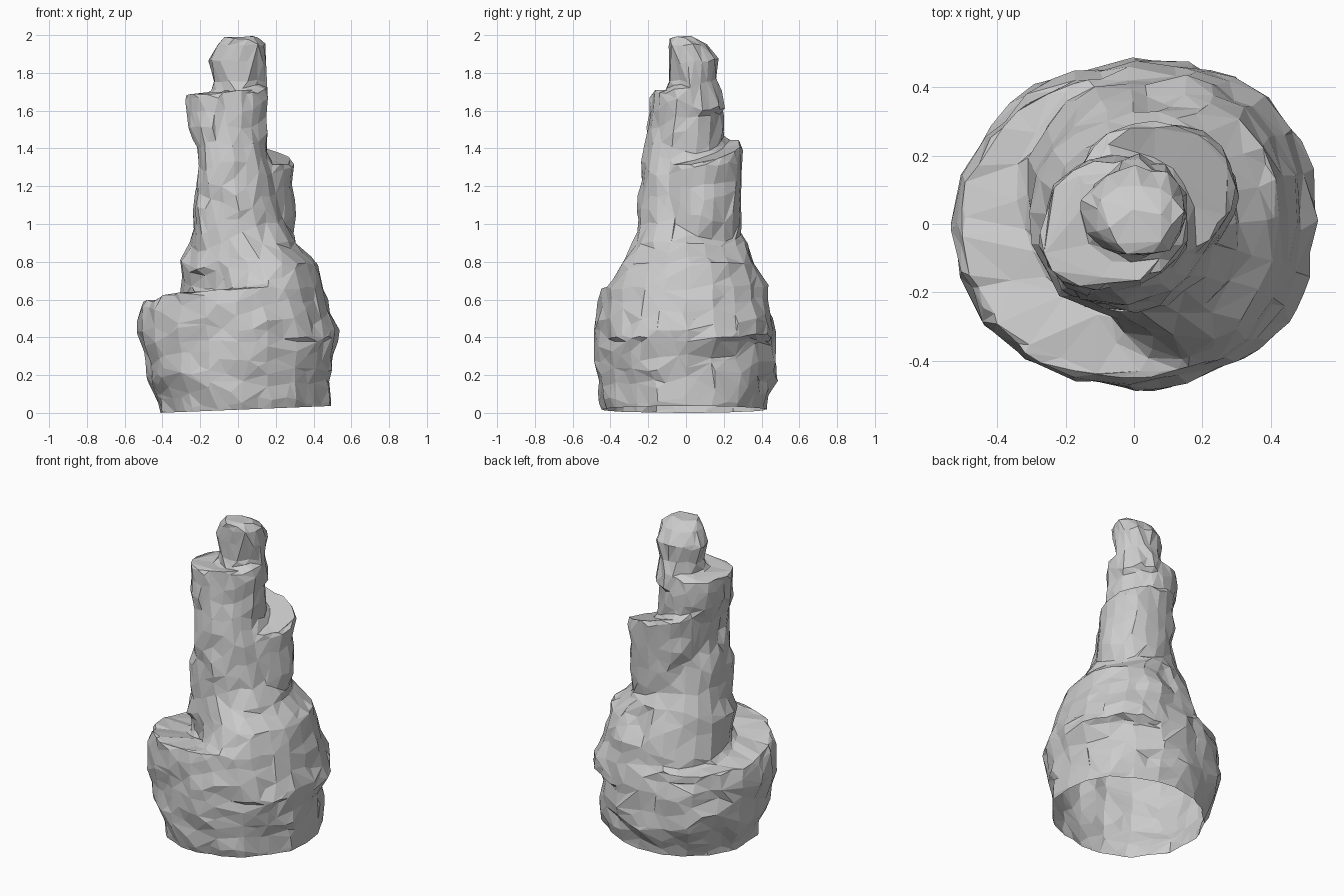
import bpy, bmesh, math, random
from mathutils import Vector, noise

cube = bpy.data.objects.get("Cube")
if cube:
    bpy.data.objects.remove(cube, do_unlink=True)

random.seed(4)
SIDES = 20


def add_lobe(bm, rings, tilt=(0, 0)):
    """Loft rings of (z, left, right, front, back); tilt slopes the top cap."""
    loops = []
    for i, (z, x0, x1, y0, y1) in enumerate(rings):
        loop = []
        for k in range(SIDES):
            a = 2 * math.pi * k / SIDES
            x = (x0 + x1) / 2 + (x1 - x0) / 2 * math.cos(a)
            y = (y0 + y1) / 2 + (y1 - y0) / 2 * math.sin(a)
            slope = tilt[0] * x + tilt[1] * y if i == len(rings) - 1 else 0
            loop.append(bm.verts.new((x, y, z + slope)))
        loops.append(loop)
    for low, high in zip(loops, loops[1:]):
        for k in range(SIDES):
            n = (k + 1) % SIDES
            bm.faces.new((low[k], low[n], high[n], high[k]))
    bm.faces.new(loops[0][::-1])
    bm.faces.new(loops[-1])


def apply_modifier(obj, kind, **settings):
    mod = obj.modifiers.new(kind.title(), kind)
    for key, value in settings.items():
        setattr(mod, key, value)
    bpy.ops.object.modifier_apply(modifier=mod.name)


bm = bmesh.new()

# Broad foot with the low shelf, which drops away to the back
add_lobe(bm, [
    (-.12, -.39, .47, -.42, .41),
    (.04, -.43, .49, -.45, .43),
    (.2, -.49, .5, -.48, .48),
    (.43, -.53, .54, -.48, .47),
    (.61, -.51, .44, -.46, .44),
], tilt=(.07, -.12))

# Sloping flank on the other side
add_lobe(bm, [
    (.4, -.1, .53, -.43, .45),
    (.66, -.15, .45, -.41, .43),
    (.79, -.17, .43, -.34, .37),
    (.9, -.2, .3, -.29, .31),
    (1.02, -.2, .25, -.24, .25),
])

# Main column, spreading at the back and widening to the upper shelf
add_lobe(bm, [
    (.35, -.38, .3, -.25, .45),
    (.62, -.31, .3, -.25, .42),
    (.8, -.3, .3, -.28, .36),
    (.98, -.25, .26, -.26, .27),
    (1.2, -.22, .2, -.24, .2),
    (1.4, -.21, .16, -.22, .2),
    (1.52, -.26, .15, -.2, .21),
    (1.7, -.27, .16, -.16, .18),
], tilt=(.08, 0))

# Rib running up to the jutting corner of the upper shelf
add_lobe(bm, [
    (.75, -.24, 0, -.24, 0),
    (1, -.23, 0, -.23, 0),
    (1.2, -.22, 0, -.22, 0),
    (1.4, -.21, 0, -.21, 0),
    (1.52, -.26, 0, -.2, .05),
    (1.7, -.28, 0, -.18, .08),
], tilt=(.08, 0))

# Shoulder at the back of the column
add_lobe(bm, [
    (.85, -.1, .27, -.15, .28),
    (1.05, -.13, .305, -.12, .295),
    (1.2, -.16, .29, -.12, .3),
    (1.38, -.17, .29, -.1, .305),
], tilt=(-.25, .2))

# Rounded head, leaning forward
add_lobe(bm, [
    (1.6, -.15, .16, -.13, .2),
    (1.75, -.13, .16, -.08, .17),
    (1.87, -.15, .16, -.1, .17),
    (1.95, -.11, .15, -.09, .12),
    (1.99, -.05, .1, -.08, .05),
])

bmesh.ops.recalc_face_normals(bm, faces=bm.faces)
mesh = bpy.data.meshes.new("rock_spire")
bm.to_mesh(mesh)
bm.free()
rock = bpy.data.objects.new("rock_spire", mesh)
bpy.context.scene.collection.objects.link(rock)
bpy.context.view_layer.objects.active = rock
rock.select_set(True)

# Fuse the lobes into one skin
apply_modifier(rock, "REMESH", mode="VOXEL", voxel_size=.018)

# Rough the skin with broad lumps and faint strata
normals = [v.normal.copy() for v in rock.data.vertices]
for v, normal in zip(rock.data.vertices, normals):
    p = v.co.copy()
    size = .6 + .4 * max(0, 1 - p.z)
    lumps = noise.noise(p * 5)
    strata = noise.noise(Vector((p.x * 5, p.y * 5, p.z * 9)) + Vector((7, 3, 5)))
    push = (.02 * lumps + .018 * strata) * size
    v.co += Vector((normal.x, normal.y, normal.z * .4)) * push

# Cut into coarse, uneven facets
apply_modifier(rock, "DECIMATE", ratio=.04)
for v in rock.data.vertices:
    v.co += Vector([random.uniform(-1, 1) for _ in range(3)]) * .009

# Open, slightly slanted underside
bm = bmesh.new()
bm.from_mesh(rock.data)
bmesh.ops.bisect_plane(bm, geom=bm.verts[:] + bm.edges[:] + bm.faces[:],
                       plane_co=(-.42, 0, 0), plane_no=(-.04, 0, 1),
                       clear_inner=True)
bmesh.ops.triangulate(bm, faces=bm.faces)
for f in bm.faces:
    f.smooth = False
bm.to_mesh(rock.data)
bm.free()

# Plain stone colour
stone = bpy.data.materials.new("grey_stone")
stone.use_nodes = True
colour = (.6, .6, .6, 1)
stone.diffuse_color = colour
stone.node_tree.nodes["Principled BSDF"].inputs["Base Color"].default_value = colour
rock.data.materials.clear()
rock.data.materials.append(stone)
